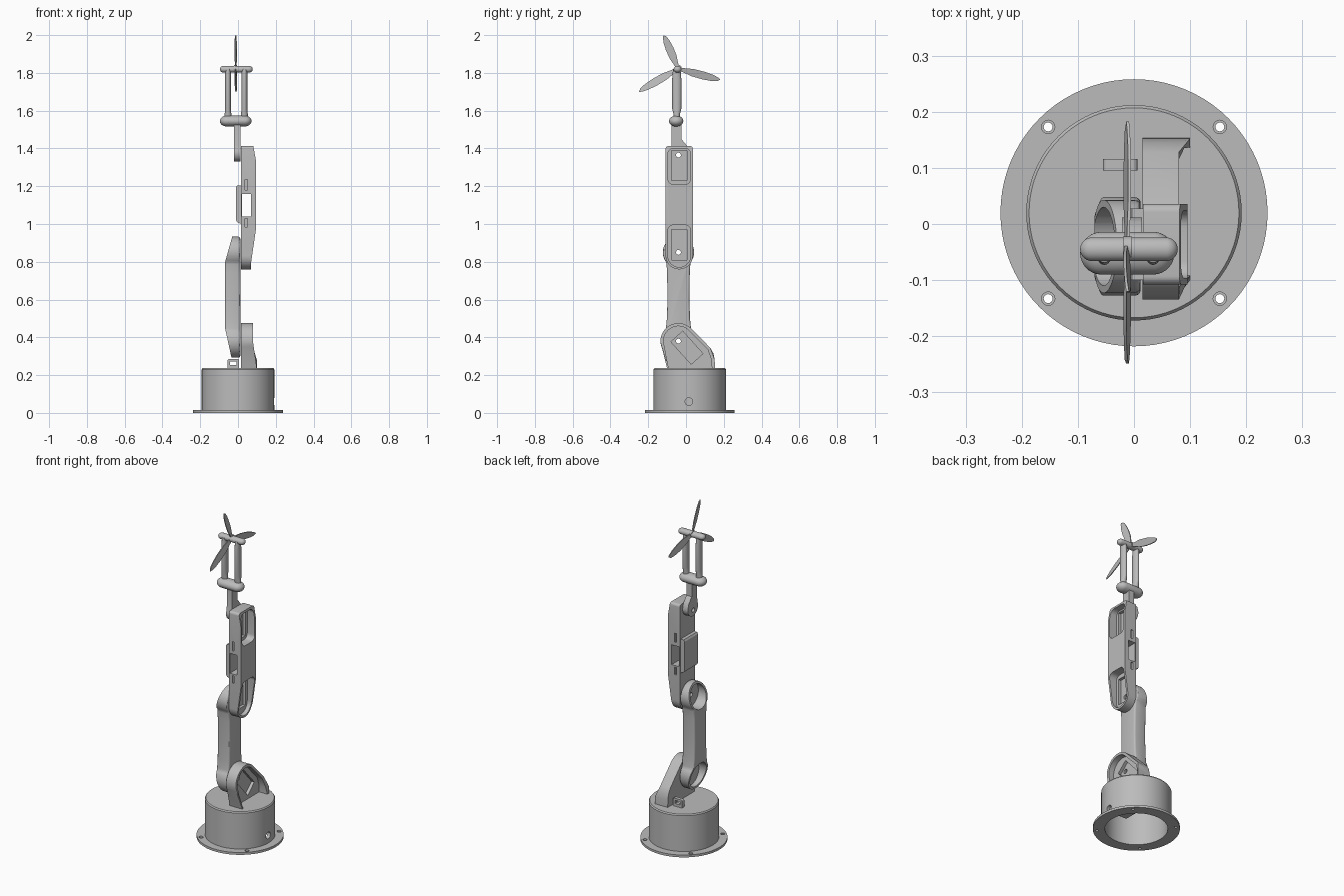
import bpy, bmesh
from math import sin, cos, radians, pi
from mathutils import Matrix, Vector

old = bpy.data.objects.get("Cube")
if old:
    bpy.data.objects.remove(old, do_unlink=True)

grey = bpy.data.materials.new("plain grey")
grey.use_nodes = True
GREY = (0.5, 0.5, 0.5, 1)
grey.diffuse_color = GREY
grey.node_tree.nodes["Principled BSDF"].inputs["Base Color"].default_value = GREY


def make(name, bm):
    """Turn a bmesh into a shaded grey object."""
    bmesh.ops.remove_doubles(bm, verts=bm.verts, dist=1e-5)
    bmesh.ops.recalc_face_normals(bm, faces=bm.faces)
    mesh = bpy.data.meshes.new(name)
    bm.to_mesh(mesh)
    bm.free()
    mesh.materials.append(grey)
    ob = bpy.data.objects.new(name, mesh)
    bpy.context.collection.objects.link(ob)
    return ob


def prism(name, axis, pts, lo, hi):
    """Extrude a 2D outline along one axis from lo to hi."""
    place = {"x": lambda a, b, d: (d, a, b),
             "y": lambda a, b, d: (a, d, b),
             "z": lambda a, b, d: (a, b, d)}[axis]
    bm = bmesh.new()
    face = bm.faces.new([bm.verts.new(place(a, b, lo)) for a, b in pts])
    new = bmesh.ops.extrude_face_region(bm, geom=[face])["geom"]
    bmesh.ops.translate(bm, vec=place(0, 0, hi - lo),
                        verts=[v for v in new if isinstance(v, bmesh.types.BMVert)])
    return make(name, bm)


def arc(cx, cy, r, a0, a1, n=24):
    return [(cx + r * cos(radians(a0 + (a1 - a0) * i / n)),
             cy + r * sin(radians(a0 + (a1 - a0) * i / n))) for i in range(n + 1)]


def disc(cx, cy, r, n=40):
    return arc(cx, cy, r, 0, 360, n)[:-1]


def rect(a0, a1, b0, b1, r=0.0):
    if not r:
        return [(a0, b0), (a1, b0), (a1, b1), (a0, b1)]
    return (arc(a1 - r, b1 - r, r, 0, 90, 6) + arc(a0 + r, b1 - r, r, 90, 180, 6)
            + arc(a0 + r, b0 + r, r, 180, 270, 6) + arc(a1 - r, b0 + r, r, 270, 360, 6))


def cut(ob, axis, pts, lo, hi):
    """Remove an extruded outline from an object."""
    cutter = prism("cutter", axis, pts, lo, hi)
    cutter.hide_render = True
    mod = ob.modifiers.new("cut", "BOOLEAN")
    mod.operation, mod.solver, mod.object = "DIFFERENCE", "EXACT", cutter
    bpy.context.view_layer.objects.active = ob
    bpy.ops.object.modifier_apply(modifier=mod.name)
    bpy.data.objects.remove(cutter, do_unlink=True)


def capsule(name, x0, x1, y, z, ry, rz):
    """Rounded bar lying along x."""
    bm = bmesh.new()
    bmesh.ops.create_uvsphere(bm, u_segments=32, v_segments=17, radius=1,
                              matrix=Matrix.Rotation(pi / 2, 4, "Y"))
    for v in bm.verts:
        end = x1 - ry if v.co.x > 0 else x0 + ry
        v.co = Vector((end + v.co.x * ry, y + v.co.y * ry, z + v.co.z * rz))
    return make(name, bm)


def loft(name, x, y, sections):
    """Upright oval rod through (z, half width x, half width y) sections."""
    bm = bmesh.new()
    rings = [[bm.verts.new((x + a * rx, y + b * ry, z)) for a, b in disc(0, 0, 1, 24)]
             for z, rx, ry in sections]
    for r0, r1 in zip(rings, rings[1:]):
        for i in range(24):
            j = (i + 1) % 24
            bm.faces.new((r0[i], r0[j], r1[j], r1[i]))
    bm.faces.new(rings[0])
    bm.faces.new(rings[-1])
    return make(name, bm)


# Base: hollow drum with a screw flange
BY = 0.02
profile = [(0.172, 0), (0.238, 0), (0.238, 0.014), (0.192, 0.014), (0.192, 0.23),
           (0.187, 0.237), (0, 0.237), (0, 0.215), (0.172, 0.215)]
bm = bmesh.new()
vs = [bm.verts.new((r, BY, z)) for r, z in profile]
es = [bm.edges.new((vs[i], vs[(i + 1) % len(vs)])) for i in range(len(vs)) if i != 6]
bmesh.ops.spin(bm, geom=vs + es, cent=(0, BY, 0), axis=(0, 0, 1), angle=2 * pi,
               steps=80, use_merge=True)
base = make("base_drum", bm)
for sx in (-1, 1):
    for sy in (-1, 1):
        cut(base, "z", disc(sx * 0.153, BY + sy * 0.153, 0.008, 16), -0.1, 0.1)
        cut(base, "z", disc(sx * 0.153, BY + sy * 0.153, 0.012, 16), 0.007, 0.1)
cut(base, "x", disc(0.015, 0.06, 0.02, 24), 0.12, 0.3)

# Drive housing hanging under the lid, with a small tab
prism("base_drive_housing", "z", rect(-0.02, 0.11, -0.09, 0.02, 0.01), 0.12, 0.22)
prism("base_inner_tab", "z", rect(-0.12, -0.06, 0.06, 0.09), 0.15, 0.22)

# Cable bracket on the lid
bracket = prism("cable_bracket", "y", rect(-0.055, 0.006, 0.233, 0.285, 0.008), 0.095, 0.116)
cut(bracket, "y", rect(-0.042, -0.008, 0.253, 0.272), 0, 0.2)

# Shoulder: rounded shell, open toward +x, with a tilted drive recess
PY, PZ = -0.04, 0.38
shoulder = prism("shoulder_bracket", "x",
                 arc(PY, PZ, 0.095, 42, 205) + [(-0.1, 0.235), (0.153, 0.235),
                 (0.152, 0.28), (0.145, 0.315), (0.128, 0.345)], 0.015, 0.08)
for v in shoulder.data.vertices:
    if v.co.x > 0.05 and v.co.z < 0.29:
        v.co.x = 0.1
cut(shoulder, "x", arc(PY, PZ, 0.079, 42, 200) + [(-0.085, 0.2), (0.138, 0.2),
    (0.135, 0.28), (0.115, 0.335)], 0.046, 0.2)
c, s = cos(radians(-48)), sin(radians(-48))
tilted = [(0.005 + a * c - b * s, 0.345 + a * s + b * c)
          for a, b in rect(-0.08, 0.08, -0.042, 0.042)]
cut(shoulder, "x", tilted, 0.028, 0.2)
cut(shoulder, "x", disc(PY, PZ, 0.013, 16), -0.1, 0.2)

# Upper arm: waisted link with slanted cups at both ends
EZ = 0.85
upper = prism("upper_arm", "x",
              arc(PY, PZ, 0.088, 140, 400, 36) + [(0.021, 0.5), (0.018, 0.6), (0.02, 0.74)]
              + arc(PY, EZ, 0.083, -40, 220, 36) + [(-0.1, 0.74), (-0.098, 0.6), (-0.101, 0.5)],
              -0.07, 0.012)
bev = upper.modifiers.new("round", "BEVEL")
bev.width, bev.segments, bev.limit_method = 0.014, 3, "ANGLE"
bpy.context.view_layer.objects.active = upper
bpy.ops.object.modifier_apply(modifier="round")
cut(upper, "y", [(-0.071, 0.79), (-0.03, 0.935), (-0.03, 1.1), (-0.2, 1.1), (-0.2, 0.79)], -1, 1)
cut(upper, "y", [(-0.071, 0.46), (-0.034, 0.29), (-0.034, 0.1), (-0.2, 0.1), (-0.2, 0.46)], -1, 1)
for z, r in ((PZ, 0.074), (EZ, 0.07)):
    cut(upper, "x", disc(PY, z, r), -0.2, -0.006)
    cut(upper, "x", disc(PY, z, 0.013, 16), -0.2, 0.2)

# Forearm: long box with two drive pockets and a cross window
forearm = prism("forearm", "x",
                arc(-0.036, 0.832, 0.072, 180, 360) + arc(0.021, 1.398, 0.015, 0, 90, 6)
                + arc(-0.093, 1.398, 0.015, 90, 180, 6), 0.016, 0.095)
cut(forearm, "y", [(0.096, 0.98), (0.07, 0.8), (0.07, 0.6), (0.3, 0.6), (0.3, 0.98)], -1, 1)
cut(forearm, "y", [(0.096, 1.33), (0.08, 1.42), (0.3, 1.42), (0.3, 1.33)], -1, 1)
cut(forearm, "x", rect(-0.096, 0.024, 1.21, 1.4, 0.03), 0.045, 0.3)
cut(forearm, "x", arc(-0.036, 0.832, 0.06, 180, 360) + arc(-0.006, 0.965, 0.03, 0, 90, 6)
    + arc(-0.066, 0.965, 0.03, 90, 180, 6), 0.045, 0.3)
for z0, z1 in ((1.23, 1.39), (0.81, 0.97)):
    cut(forearm, "x", rect(-0.078, 0.006, z0, z1), 0.028, 0.3)
for z in (EZ, 1.365):
    cut(forearm, "x", disc(PY, z, 0.013, 16), -0.2, 0.3)
cut(forearm, "y", rect(0.022, 0.07, 1.04, 1.16), -1, 1)
for z0, z1 in ((0.985, 1.03), (1.18, 1.235)):
    for y0 in (-0.12, 0.026):
        cut(forearm, "y", rect(0.038, 0.05, z0, z1), y0, y0 + 0.02)

# Cover plate on the inner side of the forearm
prism("forearm_cover", "y", [(0.018, 1.0), (0.018, 1.205), (-0.004, 1.205), (-0.01, 1.195),
      (-0.01, 1.02), (-0.004, 1.01)], -0.1, 0.028)

# Wrist link with a round pivot end
wrist = prism("wrist_link", "x", arc(-0.036, 1.378, 0.048, 165, 375)
              + [(0.004, 1.415), (-0.012, 1.435), (-0.025, 1.45), (-0.025, 1.54),
                 (-0.077, 1.54), (-0.077, 1.42)], -0.021, 0.014)
cut(wrist, "x", disc(PY, 1.365, 0.013, 16), -0.2, 0.2)

# Fork: two crossbars joined by two rods
FY = -0.049
capsule("lower_crossbar", -0.096, 0.072, -0.052, 1.545, 0.038, 0.029)
capsule("upper_crossbar", -0.096, 0.078, -0.045, 1.819, 0.021, 0.018)
for side, x in (("right", -0.053), ("left", 0.034)):
    loft(side + "_fork_rod", x, FY, [(1.55, 0.019, 0.016), (1.58, 0.018, 0.017),
         (1.61, 0.015, 0.024), (1.77, 0.015, 0.024), (1.82, 0.015, 0.02)])

# Propeller: small hub and three thin tapered blades
HX, HY, HZ = -0.012, -0.042, 1.822
prism("propeller_hub", "x", disc(HY, HZ, 0.02, 24), HX - 0.008, HX + 0.008)
shape = [(0, 0.008), (0.15, 0.012), (0.35, 0.02), (0.6, 0.021), (0.8, 0.017), (0.94, 0.01)]
for i, (angle, length) in enumerate(((113, 0.193), (-15, 0.232), (210, 0.24))):
    outline = ([(t * length, -w) for t, w in shape] + [(length, 0.003)]
               + [(t * length, w) for t, w in reversed(shape)])
    a = radians(angle)
    blade = prism("propeller_blade_%d" % (i + 1), "x", outline, -0.0025, 0.0025)
    for v in blade.data.vertices:
        x, u, w = v.co
        v.co = (HX + x + 0.2 * w, HY + u * cos(a) - w * sin(a), HZ + u * sin(a) + w * cos(a))

# Smooth round surfaces, keep hard edges
for ob in bpy.context.scene.objects:
    ob.select_set(ob.type == "MESH")
bpy.ops.object.shade_smooth_by_angle(angle=radians(30))
